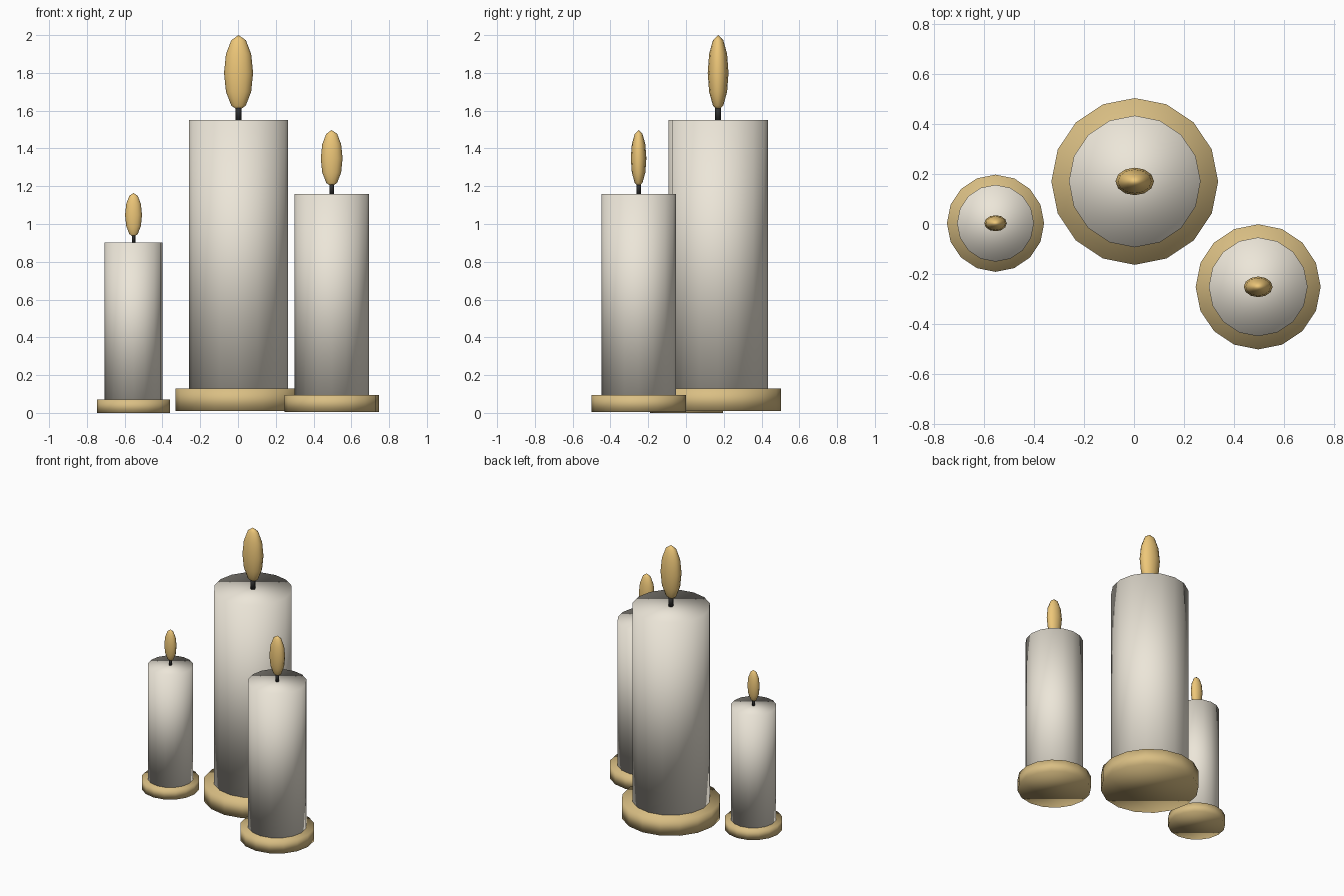
import bpy

if "Cube" in bpy.data.objects:
    bpy.data.objects.remove(bpy.data.objects["Cube"])


def material(name, color):
    m = bpy.data.materials.new(name)
    m.diffuse_color = (*color, 1)
    m.use_nodes = True
    m.node_tree.nodes["Principled BSDF"].inputs["Base Color"].default_value = m.diffuse_color
    return m


WAX = material("wax", (0.84, 0.79, 0.69))
BRASS = material("brass", (0.70, 0.52, 0.23))
FLAME = material("flame", (0.85, 0.57, 0.19))
WICK = material("wick", (0.03, 0.03, 0.03))


def finish(name, mat):
    ob = bpy.context.object
    ob.name = name
    ob.data.materials.append(mat)
    bpy.ops.object.shade_smooth()  # caps are shaded smooth too
    return ob


def cylinder(name, x, y, r, z0, z1, sides, mat):
    bpy.ops.mesh.primitive_cylinder_add(vertices=sides, radius=r, depth=z1 - z0,
                                        location=(x, y, (z0 + z1) / 2))
    return finish(name, mat)


def candle(size, x, y, s, z_base, z_top):
    z_dish = z_base + 0.12 * s
    # round dish, wax pillar, wick
    cylinder(size + "_dish", x, y, 0.333 * s, z_base, z_dish, 16, BRASS)
    cylinder(size + "_pillar", x, y, 0.263 * s, z_dish, z_top, 16, WAX)
    cylinder(size + "_wick", x, y, 0.016 * s, z_top, z_top + 0.08 * s, 8, WICK)
    # flattened flame
    bpy.ops.mesh.primitive_uv_sphere_add(segments=12, ring_count=6, radius=1,
                                         location=(x, y, z_top + 0.25 * s))
    bpy.context.object.scale = (0.077 * s, 0.055 * s, 0.2 * s)
    finish(size + "_flame", FLAME)


candle("large", 0.003, 0.17, 1.0, 0.01, 1.55)
candle("medium", 0.496, -0.251, 0.75, 0.006, 1.16)
candle("small", -0.553, 0.003, 0.583, 0.0, 0.902)
